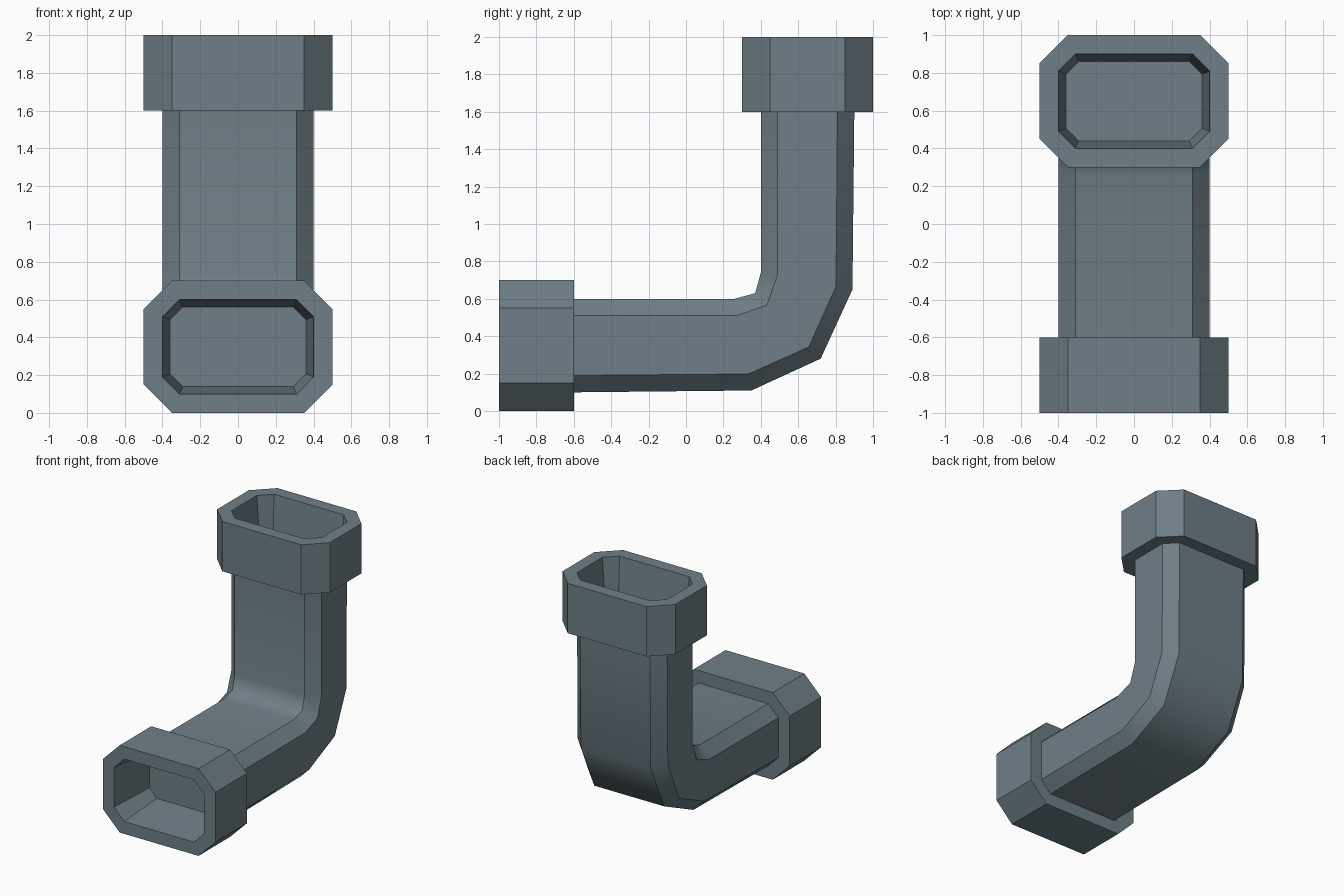
import bpy, bmesh
from mathutils import Vector

if "Cube" in bpy.data.objects:
    bpy.data.objects.remove(bpy.data.objects["Cube"])

mat = bpy.data.materials.new("slate grey")
mat.diffuse_color = (0.156, 0.212, 0.242, 1)
mat.use_nodes = True
mat.node_tree.nodes["Principled BSDF"].inputs["Base Color"].default_value = mat.diffuse_color


def octagon(w, h, c):
    """Chamfered rectangle with half sizes w, h and corner cut c."""
    return [(w, -h + c), (w, h - c), (w - c, h), (-w + c, h),
            (-w, h - c), (-w, -h + c), (-w + c, -h), (w - c, -h)]


def loft(name, rings, cap_last=False, smooth=False):
    """Skin a list of point rings; long edges stay sharp when smooth."""
    bm = bmesh.new()
    loops = [[bm.verts.new(p) for p in ring] for ring in rings]
    n = len(rings[0])
    for a, b in zip(loops, loops[1:]):
        for i in range(n):
            j = (i + 1) % n
            f = bm.faces.new((a[i], a[j], b[j], b[i]))
            f.smooth = smooth
    if cap_last:
        bm.faces.new(loops[-1])
    if smooth:
        for a, b in zip(loops, loops[1:]):
            for i in range(n):
                bm.edges.get((a[i], b[i])).smooth = False
    bmesh.ops.recalc_face_normals(bm, faces=bm.faces)
    me = bpy.data.meshes.new(name)
    bm.to_mesh(me)
    bm.free()
    me.materials.append(mat)
    ob = bpy.data.objects.new(name, me)
    bpy.context.collection.objects.link(ob)
    return ob


# Bent pipe: each section runs from its outer to its inner (y, z) point
sections = [((-0.6, 0.1), (-0.6, 0.6)),
            ((0.35, 0.11), (0.26, 0.6)),
            ((0.72, 0.28), (0.37, 0.63)),
            ((0.89, 0.65), (0.40, 0.74)),
            ((0.9, 1.6), (0.4, 1.6))]
rings = []
for outer, inner in sections:
    o, i = Vector(outer), Vector(inner)
    ring = []
    for x, v in octagon(0.4, 0.25, 0.09):
        p = o.lerp(i, v / 0.5 + 0.5)
        ring.append((x, p.x, p.y))
    rings.append(ring)
loft("bent_pipe", rings, smooth=True)

# Collars with a tapered, closed recess: (half width, half height, cut, depth)
profile = [(0.4, 0.25, 0.09, 0.4), (0.5, 0.35, 0.15, 0.4),
           (0.5, 0.35, 0.15, 0.0), (0.4, 0.25, 0.09, 0.0),
           (0.36, 0.21, 0.067, 0.39)]


def collar(name, place):
    loft(name, [[place(u, v, d) for u, v in octagon(w, h, c)]
                for w, h, c, d in profile], cap_last=True)


collar("front_collar", lambda u, v, d: (u, -1 + d, 0.35 + v))
collar("top_collar", lambda u, v, d: (u, 0.65 + v, 2 - d))
